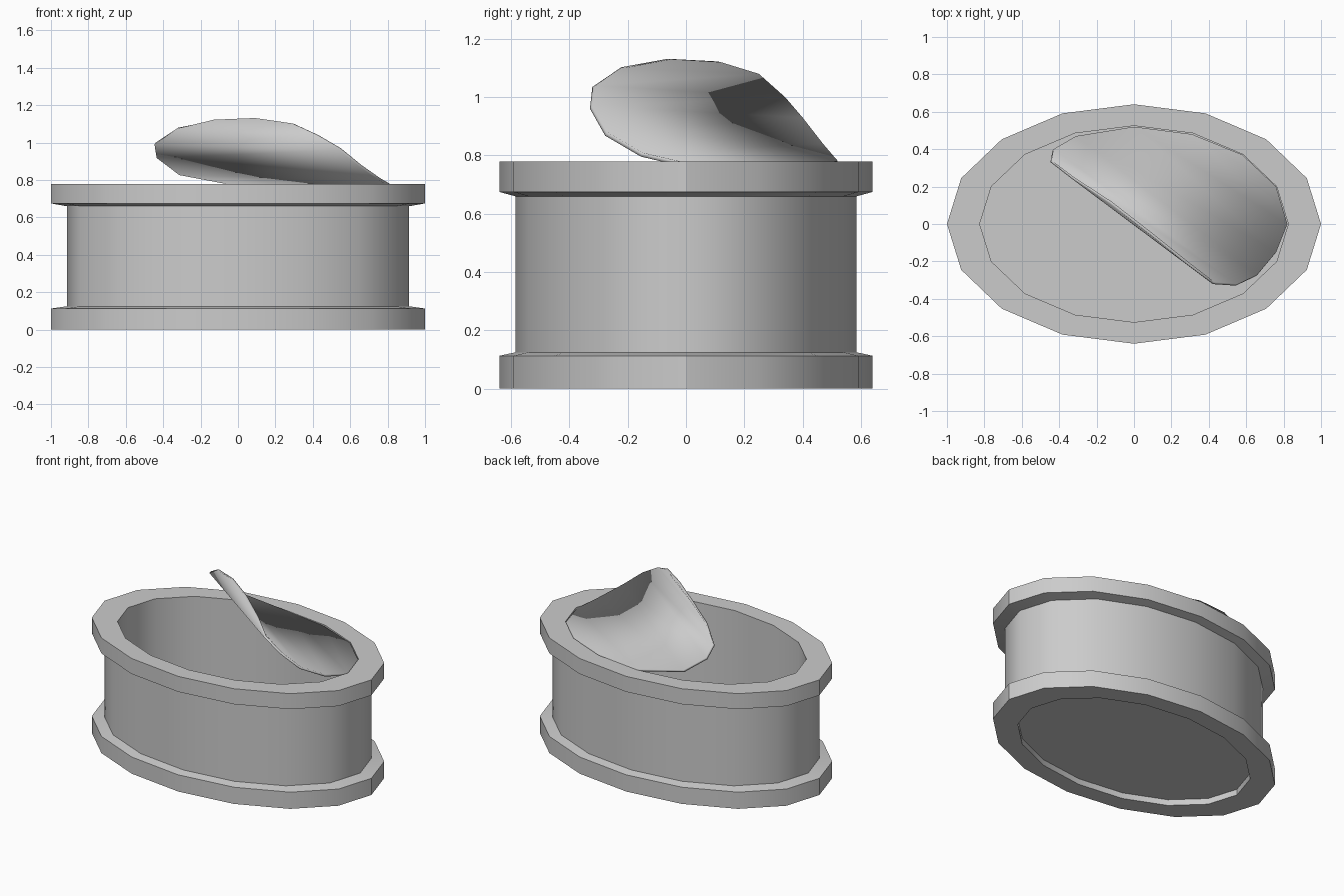
import bpy, bmesh, math

if "Cube" in bpy.data.objects:
    bpy.data.objects.remove(bpy.data.objects["Cube"])

N = 16
OUT, BODY, INNER = (1.0, 0.64), (0.915, 0.585), (0.825, 0.525)


def finish(name, bm, angle):
    mesh = bpy.data.meshes.new(name)
    bm.to_mesh(mesh)
    bm.free()
    ob = bpy.data.objects.new(name, mesh)
    bpy.context.collection.objects.link(ob)
    bpy.ops.object.select_all(action='DESELECT')
    bpy.context.view_layer.objects.active = ob
    ob.select_set(True)
    bpy.ops.object.shade_smooth_by_angle(angle=math.radians(angle))
    return ob


def oval(name, profile, angle=30, cap_start=False, cap_end=False):
    """Sweep a profile of ((rx, ry), z) steps round an oval."""
    bm = bmesh.new()
    rings = [[bm.verts.new((r[0] * math.cos(2 * math.pi * k / N),
                            r[1] * math.sin(2 * math.pi * k / N), z))
              for k in range(N)] for r, z in profile]
    for a, b in zip(rings, rings[1:]):
        for k in range(N):
            j = (k + 1) % N
            bm.faces.new((a[k], a[j], b[j], b[k]))
    if cap_start:
        bm.faces.new(rings[0][::-1])
    if cap_end:
        bm.faces.new(rings[-1])
    return finish(name, bm, angle)


# Bottom rim with the recessed base panel
oval("bottom_rim", [(INNER, 0.04), (INNER, 0), (OUT, 0), (OUT, 0.113), (BODY, 0.125)],
     cap_start=True)
# Outer wall
oval("can_wall", [(BODY, 0.12), (BODY, 0.665)], angle=45)
# Top rim
oval("top_rim", [(BODY, 0.66), (OUT, 0.675), (OUT, 0.78), (INNER, 0.78)])
# Inner wall and floor
oval("can_inside", [(INNER, 0.78), (INNER, 0.05)], angle=45, cap_end=True)

# Peeled lid: rows of matching left / right edge points from hinge to free edge
rows = [((0.31, 0.48, 0.775), (0.76, 0.20, 0.775)),
        ((0.00, 0.52, 0.782), (0.82, 0.00, 0.775)),
        ((-0.31, 0.47, 0.84), (0.76, -0.15, 0.81)),
        ((-0.43, 0.40, 0.93), (0.66, -0.27, 0.88)),
        ((-0.44, 0.34, 1.00), (0.55, -0.32, 0.97)),
        ((-0.32, 0.25, 1.08), (0.43, -0.31, 1.04)),
        ((-0.12, 0.12, 1.12), (0.30, -0.21, 1.10))]
bm = bmesh.new()
pairs = [(bm.verts.new(a), bm.verts.new(b)) for a, b in rows]
hinge = bm.verts.new((0.58, 0.37, 0.775))
tip = bm.verts.new((0.10, -0.05, 1.13))
bm.faces.new((hinge, pairs[0][0], pairs[0][1]))
for (a, b), (c, d) in zip(pairs, pairs[1:]):
    bm.faces.new((a, c, d, b))
bm.faces.new((pairs[-1][0], tip, pairs[-1][1]))
lid = finish("peeled_lid", bm, 50)
mod = lid.modifiers.new("thickness", 'SOLIDIFY')
mod.thickness = 0.015
mod.offset = -1
